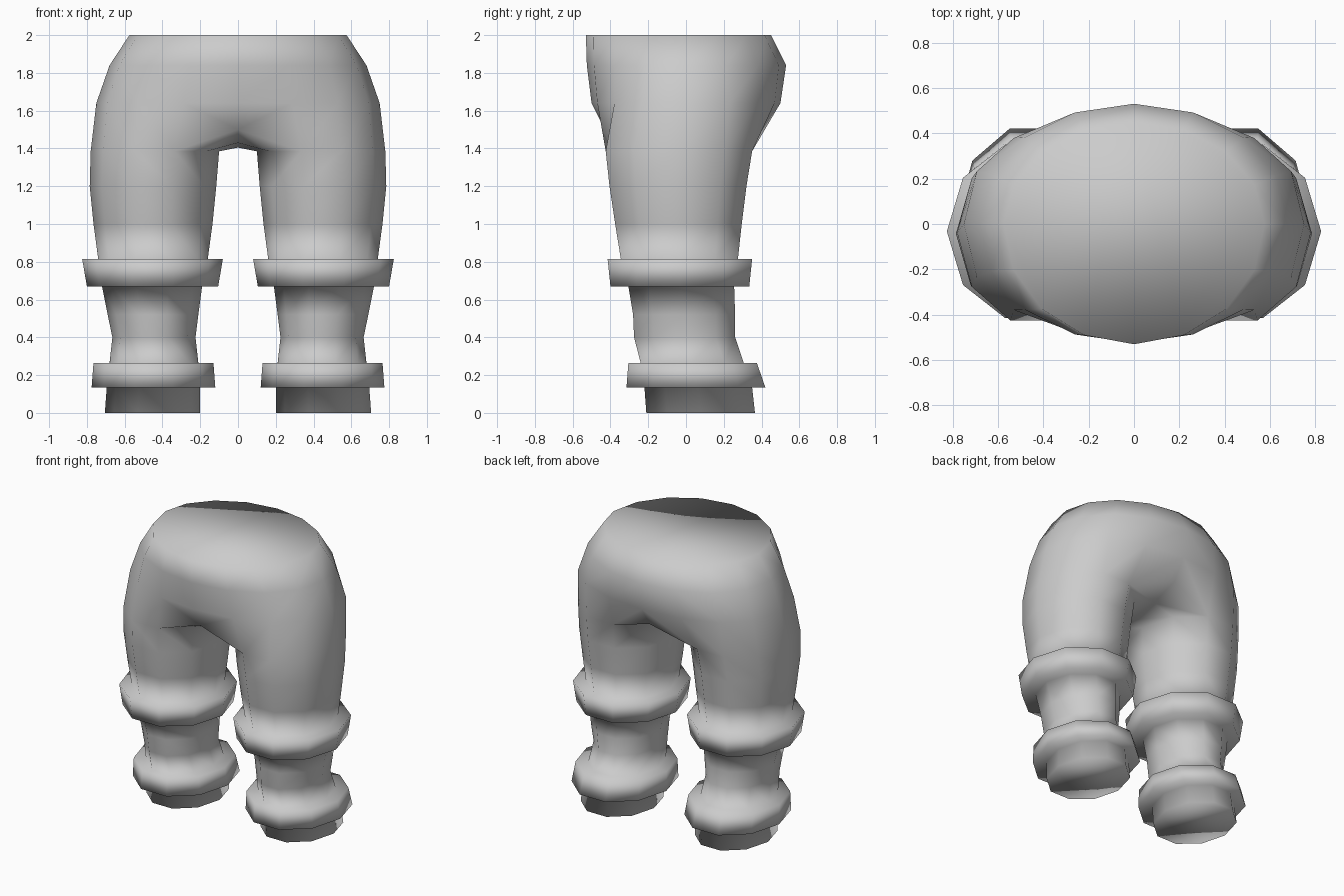
import bpy
import bmesh
from math import sin, cos, pi, copysign

cube = bpy.data.objects.get("Cube")
if cube:
    bpy.data.objects.remove(cube)

SIDES = 10

# Leg rings from the ankle up: height, inner x, outer x, front y, back y
LEG = [
    (0.00, 0.20, 0.705, -0.21, 0.365),
    (0.135, 0.20, 0.695, -0.22, 0.35),
    (0.135, 0.12, 0.775, -0.315, 0.42),   # ankle cuff
    (0.265, 0.13, 0.765, -0.305, 0.375),
    (0.265, 0.21, 0.68, -0.24, 0.305),
    (0.40, 0.225, 0.665, -0.275, 0.26),
    (0.52, 0.21, 0.69, -0.28, 0.26),
    (0.67, 0.19, 0.72, -0.305, 0.255),
    (0.67, 0.105, 0.80, -0.40, 0.335),    # knee cuff
    (0.815, 0.08, 0.825, -0.415, 0.35),
    (0.815, 0.16, 0.74, -0.345, 0.275),
    (1.00, 0.135, 0.765, -0.375, 0.295),
    (1.20, 0.115, 0.785, -0.405, 0.32),
    (1.385, 0.10, 0.78, -0.425, 0.35),
]
# Pelvis rings: height, half width, front y, back y, squareness of the curve
PELVIS = [
    (1.64, 0.75, -0.50, 0.50, 0.8),
    (1.84, 0.68, -0.525, 0.53, 0.95),
    (2.00, 0.575, -0.53, 0.45, 1.0),
]
# Crotch seam from back to front: y, z
SEAM = [(0.41, 1.50), (0.20, 1.43), (-0.03, 1.405), (-0.24, 1.43), (-0.43, 1.50)]


def leg_ring(bm, z, x0, x1, y0, y1):
    ry = (y1 - y0) / 2 / sin(0.4 * pi)
    ring = []
    for i in range(SIDES):
        a = 2 * pi * i / SIDES
        ring.append(bm.verts.new(((x0 + x1) / 2 + (x1 - x0) / 2 * cos(a),
                                  (y0 + y1) / 2 + ry * sin(a), z)))
    return ring


def pelvis_ring(bm, z, rx, front, back, power):
    ring = []
    for i in range(9):
        a = -pi / 2 + pi * i / 8
        s = copysign(abs(sin(a)) ** power, sin(a))
        y = s * back if s > 0 else -s * front
        x = 0 if i in (0, 8) else rx * cos(a)
        ring.append(bm.verts.new((x, y, z)))
    return ring


def bridge(bm, low, high, closed=False):
    n = len(low)
    for i in range(n if closed else n - 1):
        j = (i + 1) % n
        bm.faces.new((low[i], low[j], high[j], high[i]))


# Left leg with its two cuffs
bm = bmesh.new()
rings = [leg_ring(bm, *r) for r in LEG]
for low, high in zip(rings, rings[1:]):
    bridge(bm, low, high, closed=True)
bm.faces.new(rings[0][::-1])

# Crotch between the inner thigh and the centre seam
thigh = rings[-1]
seam = [bm.verts.new((0, y, z)) for y, z in SEAM]
bridge(bm, thigh[3:8], seam)

# Left half of the pelvis and its flat top
lower = [seam[-1]] + thigh[7:] + thigh[:4] + [seam[0]]
for r in PELVIS:
    upper = pelvis_ring(bm, *r)
    bridge(bm, lower, upper)
    lower = upper
bm.faces.new(lower)

for f in bm.faces:
    f.smooth = True
mesh = bpy.data.meshes.new("trousers")
bm.to_mesh(mesh)
bm.free()

trousers = bpy.data.objects.new("trousers", mesh)
bpy.context.collection.objects.link(trousers)

# Right half
mirror = trousers.modifiers.new("mirror", 'MIRROR')
mirror.use_clip = True

# Plain grey cloth
grey = bpy.data.materials.new("grey cloth")
grey.use_nodes = True
colour = (0.6, 0.6, 0.6, 1)
grey.diffuse_color = colour
grey.node_tree.nodes["Principled BSDF"].inputs["Base Color"].default_value = colour
mesh.materials.append(grey)
